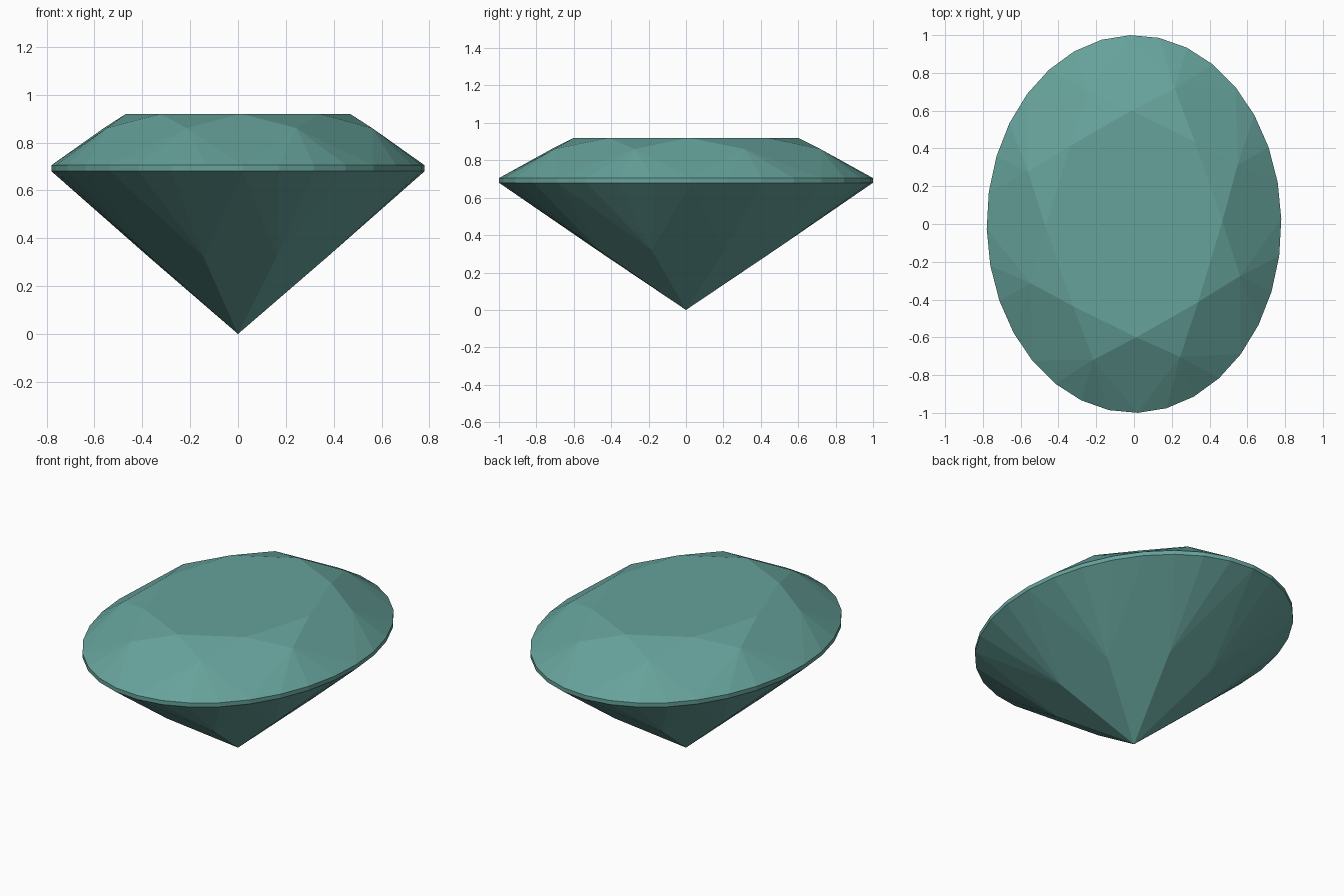
import bpy, bmesh, math

if "Cube" in bpy.data.objects:
    bpy.data.objects.remove(bpy.data.objects["Cube"])

WIDTH = 0.78          # x radius relative to the y radius of 1
SEGMENTS = 32         # girdle sides
TURN = -0.026         # slight twist of the cut about z
TABLE_R, TABLE_Z = 0.6, 0.92
GIRDLE_TOP, GIRDLE_LOW = 0.705, 0.68
STAR_R, LOWER_R = 0.77, 0.51

bm = bmesh.new()


def ring(count, radius, z, start=0.0):
    """Oval ring of vertices; start is a fraction of one step."""
    verts = []
    for i in range(count):
        a = math.tau * (i + start) / count + TURN
        verts.append(bm.verts.new((WIDTH * radius * math.sin(a), radius * math.cos(a), z)))
    return verts


# heights that keep the kite facets flat
half = math.cos(math.pi / 8)
star_z = TABLE_Z - (STAR_R * half - TABLE_R) * (TABLE_Z - GIRDLE_TOP) / (1 - TABLE_R)
lower_z = GIRDLE_LOW * LOWER_R * half

table = ring(8, TABLE_R, TABLE_Z)
star = ring(8, STAR_R, star_z, 0.5)
upper = ring(SEGMENTS, 1.0, GIRDLE_TOP)
under = ring(SEGMENTS, 1.0, GIRDLE_LOW)
lower = ring(8, LOWER_R, lower_z, 0.5)
culet = bm.verts.new((0, 0, 0))

# flat table on top
bm.faces.new(table)

for i in range(8):
    j = (i + 1) % 8
    # crown: star triangle and main kite
    bm.faces.new((table[i], star[i], table[j]))
    bm.faces.new((table[i], star[i - 1], upper[4 * i], star[i]))
    # pavilion: main kite down to the point
    bm.faces.new((culet, lower[i - 1], under[4 * i], lower[i]))
    # fans of thin facets meeting the girdle
    for k in range(4 * i, 4 * i + 4):
        n = (k + 1) % SEGMENTS
        bm.faces.new((star[i], upper[k], upper[n]))
        bm.faces.new((lower[i], under[k], under[n]))

# girdle band
for k in range(SEGMENTS):
    n = (k + 1) % SEGMENTS
    bm.faces.new((upper[k], under[k], under[n], upper[n]))

bmesh.ops.recalc_face_normals(bm, faces=bm.faces[:])
mesh = bpy.data.meshes.new("oval_gemstone")
bm.to_mesh(mesh)
bm.free()

teal = bpy.data.materials.new("teal")
teal.diffuse_color = (0.133, 0.36, 0.325, 1)
teal.use_nodes = True
teal.node_tree.nodes["Principled BSDF"].inputs["Base Color"].default_value = teal.diffuse_color
mesh.materials.append(teal)
gem = bpy.data.objects.new("oval_gemstone", mesh)
bpy.context.collection.objects.link(gem)
